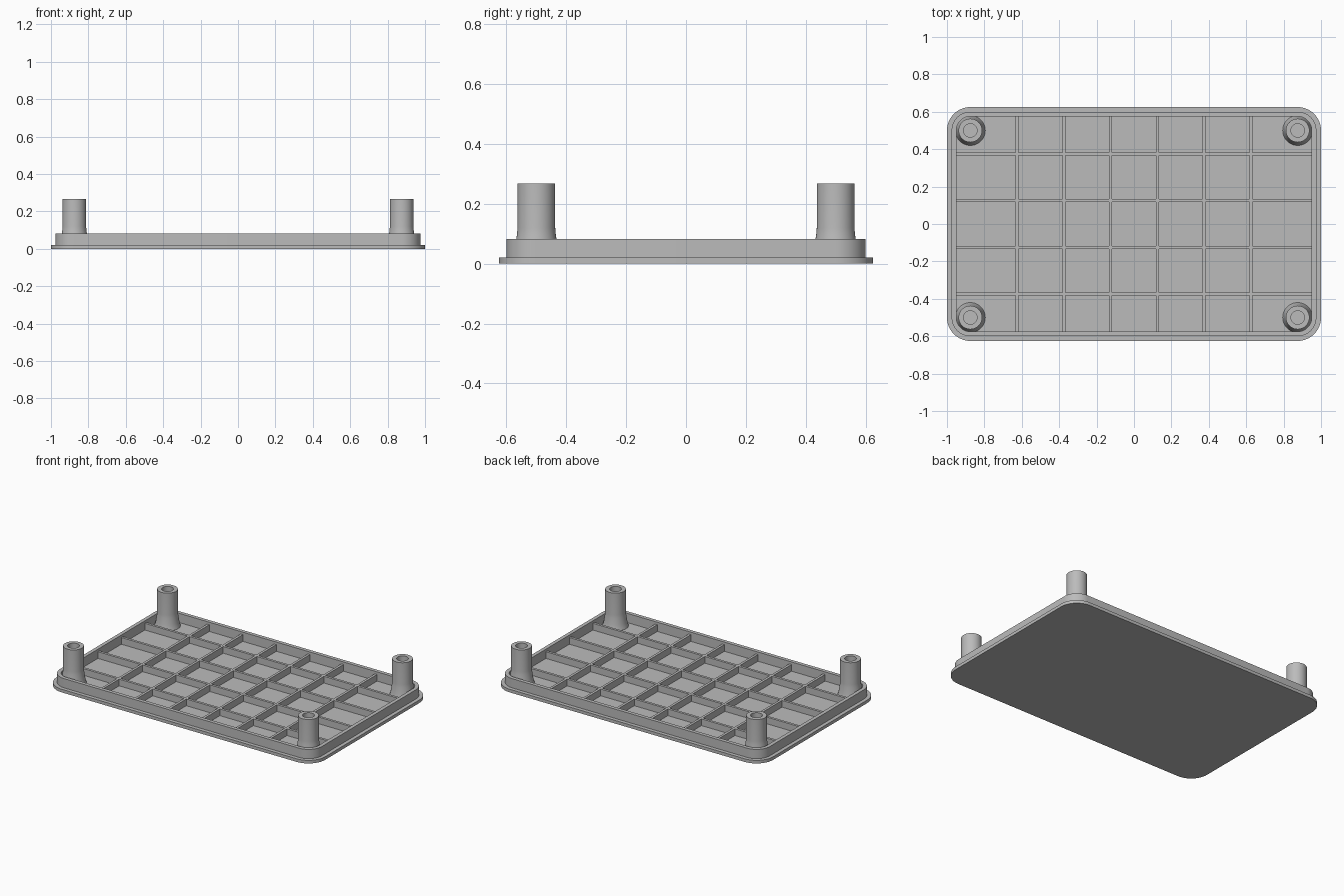
import bpy, bmesh, math

if "Cube" in bpy.data.objects:
    bpy.data.objects.remove(bpy.data.objects["Cube"])

PLATE_Z, RIM_Z, RIB_Z, POST_Z = 0.021, 0.083, 0.066, 0.267
RIB_W = 0.017
CX, CY = 0.875, 0.5          # shared centre of rounded corners and posts

grey = bpy.data.materials.new("grey plastic")
grey.diffuse_color = (0.5, 0.5, 0.5, 1)
grey.use_nodes = True
grey.node_tree.nodes["Principled BSDF"].inputs["Base Color"].default_value = grey.diffuse_color


def finish(bm, name, smooth=True):
    bmesh.ops.recalc_face_normals(bm, faces=bm.faces)
    me = bpy.data.meshes.new(name)
    bm.to_mesh(me)
    bm.free()
    ob = bpy.data.objects.new(name, me)
    bpy.context.collection.objects.link(ob)
    me.materials.append(grey)
    if smooth:
        bpy.ops.object.select_all(action='DESELECT')
        ob.select_set(True)
        bpy.context.view_layer.objects.active = ob
        bpy.ops.object.shade_smooth_by_angle(angle=math.radians(35))
    return ob


def rounded_loop(bm, r, z, steps=14):
    """Rounded rectangle whose corner arcs of radius r sit on the post centres."""
    verts = []
    for q, (sx, sy) in enumerate([(1, 1), (-1, 1), (-1, -1), (1, -1)]):
        for i in range(steps + 1):
            a = math.pi / 2 * (q + i / steps)
            verts.append(bm.verts.new((sx * CX + r * math.cos(a), sy * CY + r * math.sin(a), z)))
    return verts


def bridge(bm, a, b):
    n = len(a)
    for i in range(n):
        j = (i + 1) % n
        bm.faces.new((a[i], a[j], b[j], b[i]))


# Base plate
bm = bmesh.new()
low, high = rounded_loop(bm, 0.125, 0), rounded_loop(bm, 0.125, PLATE_Z)
bridge(bm, low, high)
bm.faces.new(low)
bm.faces.new(high)
finish(bm, "base_plate")

# Raised rim wall
bm = bmesh.new()
loops = [rounded_loop(bm, r, z) for r, z in
         [(0.1, PLATE_Z), (0.1, RIM_Z), (0.075, RIM_Z), (0.075, PLATE_Z)]]
for a, b in zip(loops, loops[1:]):
    bridge(bm, a, b)
finish(bm, "rim_wall")

# Stiffening ribs: full-length cross ribs, with short ribs fitted between them
bm = bmesh.new()


def add_box(x0, x1, y0, y1):
    geo = bmesh.ops.create_cube(bm, size=1)["verts"]
    for v in geo:
        v.co = (x1 if v.co.x > 0 else x0, y1 if v.co.y > 0 else y0,
                RIB_Z if v.co.z > 0 else PLATE_Z)


h = RIB_W / 2
rib_xs = [-0.625 + 0.25 * i for i in range(6)]
rib_ys = [-0.375 + 0.25 * i for i in range(4)]
for x in rib_xs:
    add_box(x - h, x + h, -0.575, 0.575)
starts = [-0.95] + [x + h for x in rib_xs]
ends = [x - h for x in rib_xs] + [0.95]
for y in rib_ys:
    for x0, x1 in zip(starts, ends):
        add_box(x0, x1, y - h, y + h)
finish(bm, "ribs", smooth=False)

# Hollow corner posts with flared feet
PROFILE = [(0.08, PLATE_Z), (0.0755, 0.035), (0.071, 0.055), (0.0675, 0.08), (0.0645, 0.1),
           (0.063, 0.12), (0.063, POST_Z), (0.036, POST_Z), (0.036, PLATE_Z + 0.002)]
N = 40
for sy, row in ((-1, "front"), (1, "back")):
    for sx, side in ((-1, "left"), (1, "right")):
        bm = bmesh.new()
        rings = [[bm.verts.new((sx * CX + r * math.cos(2 * math.pi * i / N),
                                sy * CY + r * math.sin(2 * math.pi * i / N), z))
                  for i in range(N)] for r, z in PROFILE]
        for a, b in zip(rings, rings[1:]):
            bridge(bm, a, b)
        bm.faces.new(rings[-1])   # hole floor
        bm.faces.new(rings[0])    # foot
        finish(bm, f"post_{row}_{side}")
